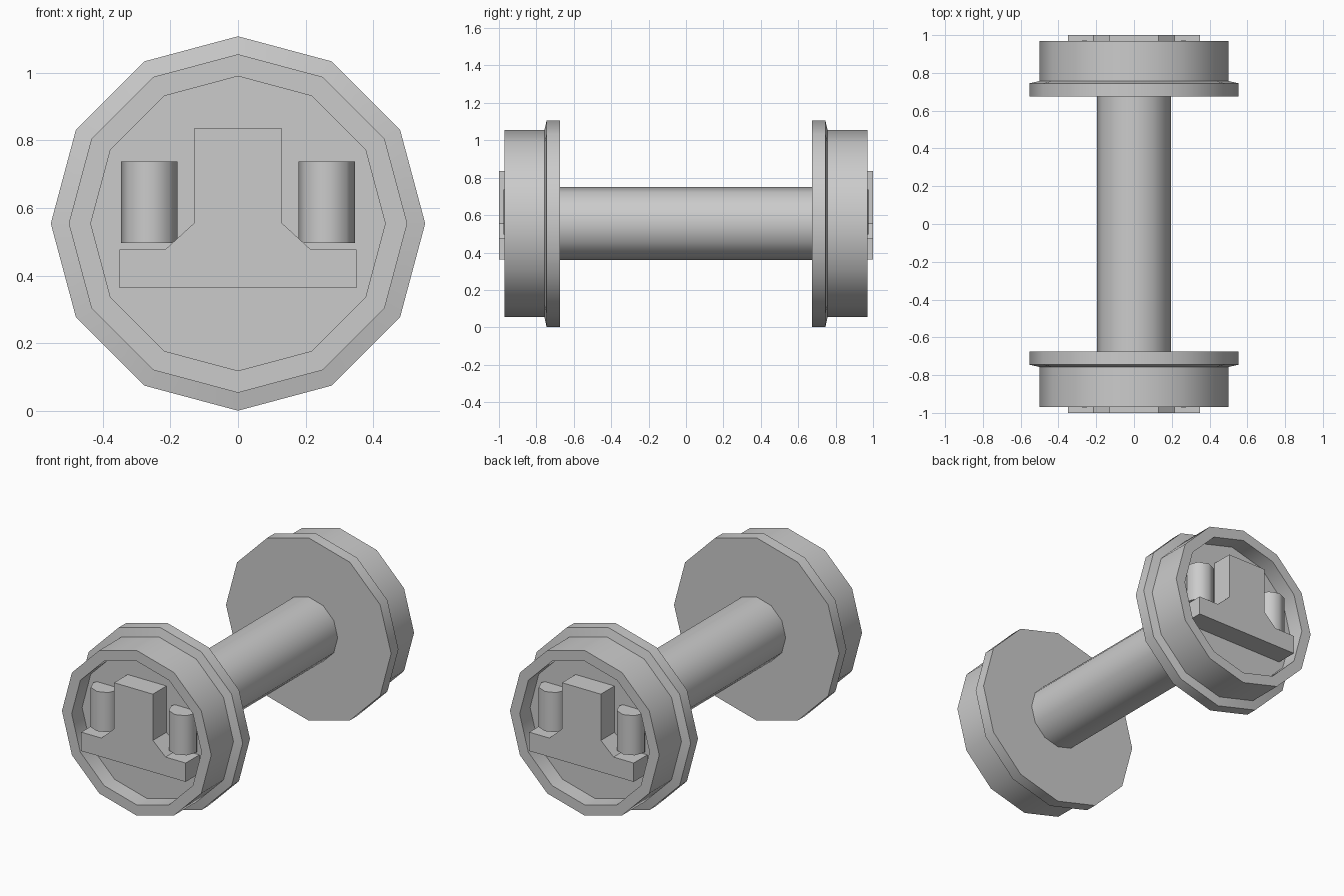
import bpy, bmesh, math

if "Cube" in bpy.data.objects:
    bpy.data.objects.remove(bpy.data.objects["Cube"])

AXIS_Z = 0.554   # height of the axle centre
SIDES = 12


def finish(bm, name, smooth=True):
    bmesh.ops.remove_doubles(bm, verts=bm.verts, dist=1e-5)
    bmesh.ops.recalc_face_normals(bm, faces=bm.faces)
    mesh = bpy.data.meshes.new(name)
    bm.to_mesh(mesh)
    bm.free()
    obj = bpy.data.objects.new(name, mesh)
    bpy.context.collection.objects.link(obj)
    if smooth:
        bpy.ops.object.select_all(action='DESELECT')
        obj.select_set(True)
        bpy.context.view_layer.objects.active = obj
        bpy.ops.object.shade_smooth_by_angle(angle=math.radians(50))
    return obj


def lathe(name, profile):
    """Turn a (radius, y) profile around the axle line; ends are capped flat."""
    bm = bmesh.new()
    rings = []
    for r, y in profile:
        rings.append([bm.verts.new((r * math.sin(math.tau * i / SIDES), y,
                                    AXIS_Z + r * math.cos(math.tau * i / SIDES)))
                      for i in range(SIDES)])
    for a, b in zip(rings, rings[1:]):
        for i in range(SIDES):
            j = (i + 1) % SIDES
            bm.faces.new((a[i], a[j], b[j], b[i]))
    bm.faces.new(rings[0])
    bm.faces.new(rings[-1])
    return finish(bm, name)


def extrude_profile(name, points, y0, y1):
    bm = bmesh.new()
    face = bm.faces.new([bm.verts.new((x, y0, z)) for x, z in points])
    out = bmesh.ops.extrude_face_region(bm, geom=[face])
    moved = [v for v in out['geom'] if isinstance(v, bmesh.types.BMVert)]
    bmesh.ops.translate(bm, verts=moved, vec=(0, y1 - y0, 0))
    return finish(bm, name, smooth=False)


def spring(name, x, y):
    bm = bmesh.new()
    bmesh.ops.create_cone(bm, cap_ends=True, segments=8, radius1=0.0835,
                          radius2=0.0835, depth=0.24)
    bmesh.ops.translate(bm, verts=bm.verts, vec=(x, y, 0.617))
    return finish(bm, name)


# axle
lathe("axle", [(0.195, -0.68), (0.195, 0.68)])

# half outline of the bearing box, mirrored in x
half = [(0.35, 0.363), (0.35, 0.477), (0.215, 0.477), (0.13, 0.555), (0.13, 0.835)]
outline = half + [(-x, z) for x, z in reversed(half)]

for side, s in (("front", -1), ("back", 1)):
    # flanged wheel with recessed outer face
    lathe(side + "_wheel", [(0.553, s * 0.675), (0.553, s * 0.745), (0.50, s * 0.757),
                            (0.50, s * 0.97), (0.435, s * 0.97), (0.435, s * 0.87)])
    # bearing box
    extrude_profile(side + "_bearing_box", outline, s * 0.87, s * 1.0)
    # springs either side of the box
    for hand, h in (("left", -1), ("right", 1)):
        spring(f"{side}_{hand}_spring", h * 0.2615, s * 0.892)
